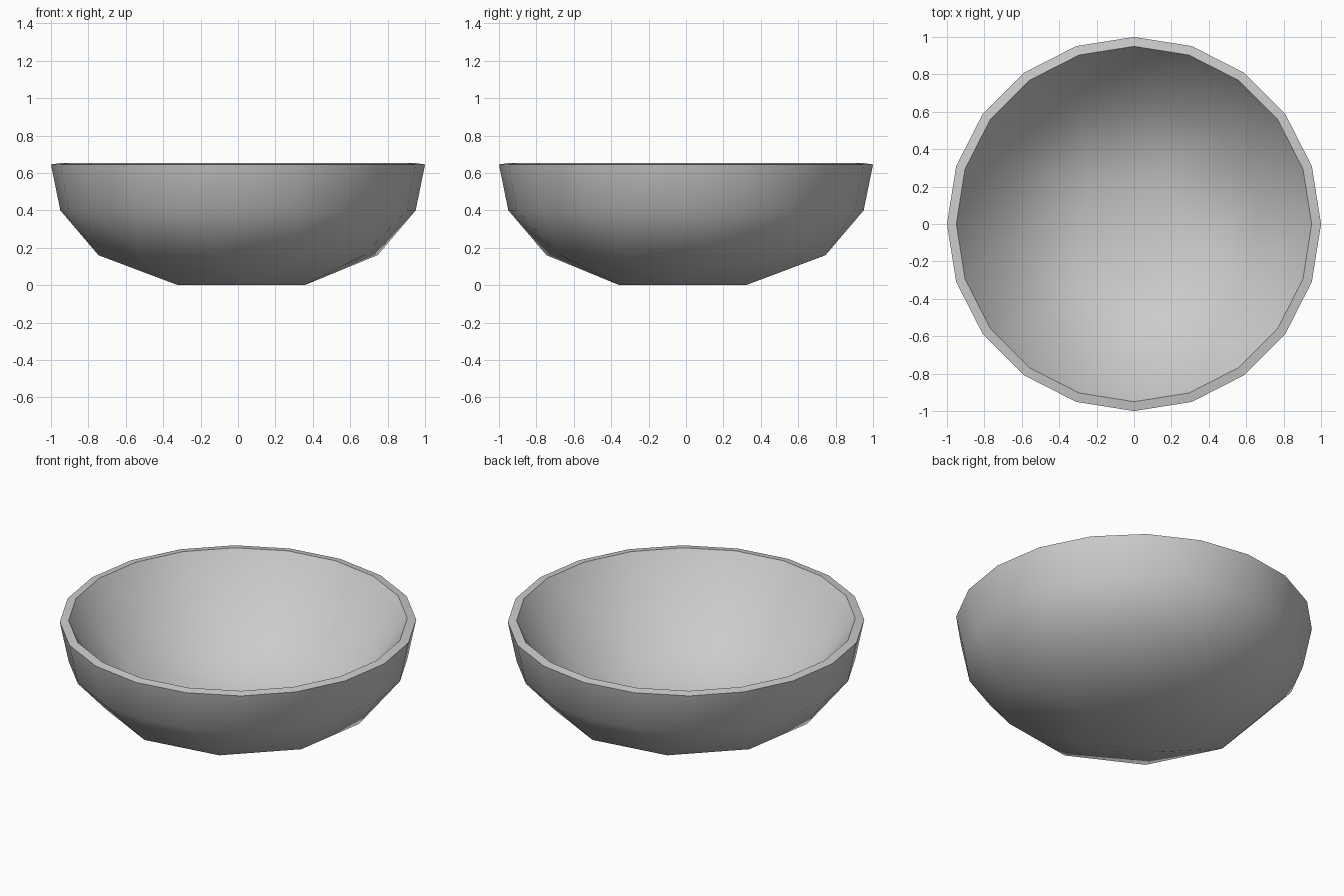
import bpy, bmesh
from math import radians, cos, sin

cube = bpy.data.objects.get("Cube")
if cube:
    bpy.data.objects.remove(cube, do_unlink=True)

SIDES = 20

# Grey glaze
grey = bpy.data.materials.new("light_grey")
grey.use_nodes = True
color = (0.6, 0.6, 0.6, 1)
grey.diffuse_color = color
grey.node_tree.nodes["Principled BSDF"].inputs["Base Color"].default_value = color


def ring(bm, radius, z, group=1, start=0):
    """Ring listed per side; neighbouring sides share a vertex in groups."""
    verts = []
    for k in range(SIDES // group):
        a = radians(360 / SIDES * (start + k * group + (group - 1) / 2))
        verts.append(bm.verts.new((radius * cos(a), radius * sin(a), z)))
    return [verts[((i - start) % SIDES) // group] for i in range(SIDES)]


def bridge(bm, upper, lower):
    """Faces between two rings, with triangles where vertices are shared."""
    for i in range(SIDES):
        j = (i + 1) % SIDES
        corners = list(dict.fromkeys((upper[i], upper[j], lower[j], lower[i])))
        if len(corners) > 2:
            bm.faces.new(corners)


# Profile: floor inside, sloping inner wall, rim, outer wall, flat base
# (radius, height, sides merged per vertex, first merged side)
profile = [
    (0.32, 0.07, 4, 2),
    (0.68, 0.23, 2, 0),
    (0.95, 0.653, 1, 0),
    (1.00, 0.645, 1, 0),
    (0.95, 0.40, 1, 0),
    (0.755, 0.16, 2, 0),
    (0.36, 0.0, 4, 2),
]

bm = bmesh.new()
rings = [ring(bm, *step) for step in profile]
for a, b in zip(rings, rings[1:]):
    bridge(bm, a, b)
for end in (rings[0], rings[-1]):
    bm.faces.new(list(dict.fromkeys(end)))
bmesh.ops.recalc_face_normals(bm, faces=bm.faces)

mesh = bpy.data.meshes.new("bowl")
bm.to_mesh(mesh)
bm.free()
mesh.materials.append(grey)
bowl = bpy.data.objects.new("bowl", mesh)
bpy.context.collection.objects.link(bowl)

# Smooth walls, crisp rim
bpy.ops.object.select_all(action="DESELECT")
bowl.select_set(True)
bpy.context.view_layer.objects.active = bowl
bpy.ops.object.shade_smooth_by_angle(angle=radians(50))
